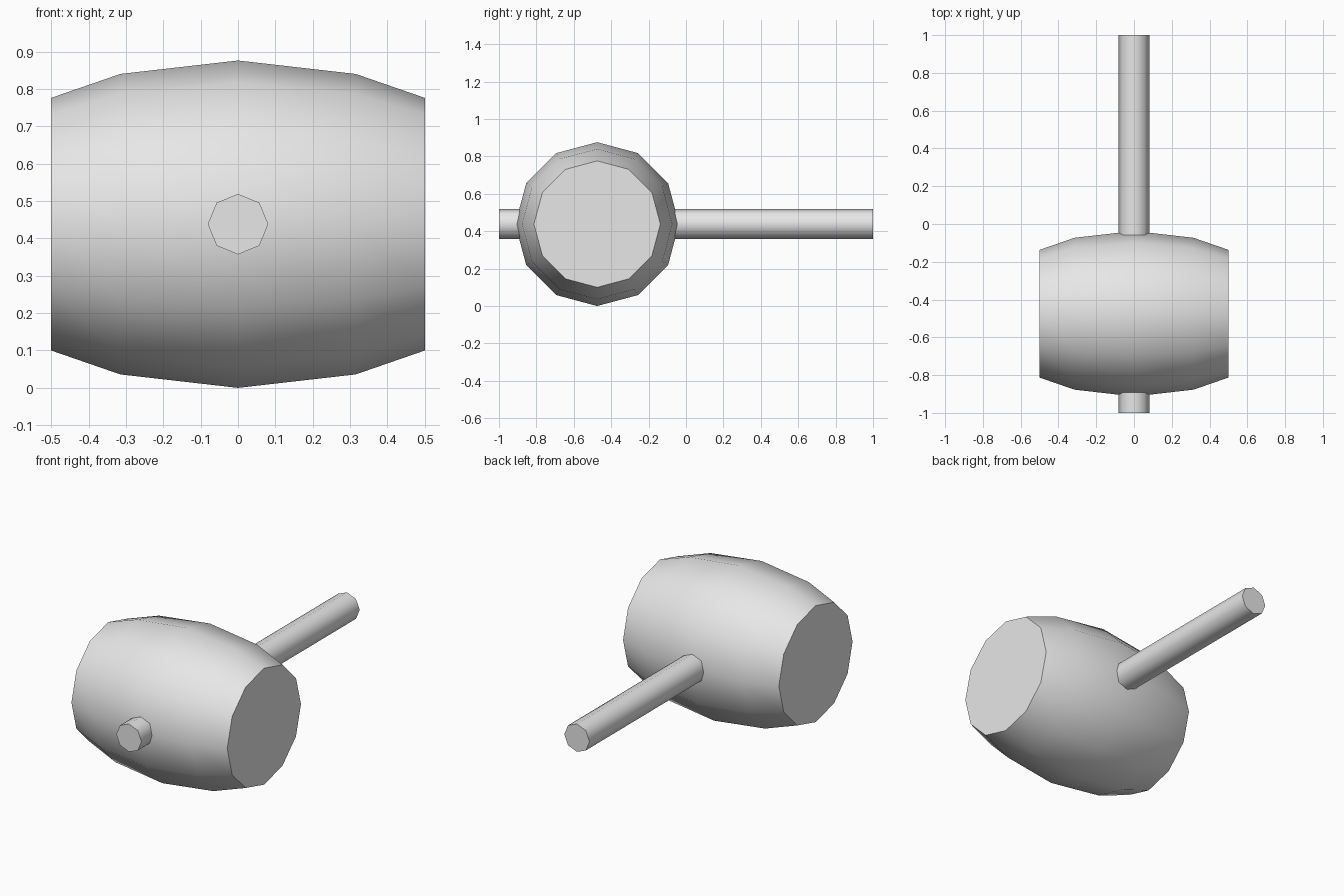
import bpy, bmesh, math
from mathutils import Vector

if "Cube" in bpy.data.objects:
    bpy.data.objects.remove(bpy.data.objects["Cube"])

grey = bpy.data.materials.new("plain grey")
grey.diffuse_color = (0.8, 0.8, 0.8, 1)
grey.use_nodes = True
grey.node_tree.nodes["Principled BSDF"].inputs["Base Color"].default_value = grey.diffuse_color


def lathe(name, profile, sides, centre, axis, u, v):
    """Closed solid of revolution; profile is (distance along axis, radius)."""
    centre, axis, u, v = map(Vector, (centre, axis, u, v))
    bm = bmesh.new()
    rings = []
    for d, r in profile:
        ring = []
        for i in range(sides):
            a = 2 * math.pi * i / sides
            ring.append(bm.verts.new(centre + axis * d + (u * math.cos(a) + v * math.sin(a)) * r))
        rings.append(ring)
    for a, b in zip(rings, rings[1:]):
        for i in range(sides):
            j = (i + 1) % sides
            bm.faces.new((a[i], a[j], b[j], b[i]))
    bm.faces.new(rings[0][::-1])
    bm.faces.new(rings[-1])
    bmesh.ops.recalc_face_normals(bm, faces=bm.faces)
    mesh = bpy.data.meshes.new(name)
    bm.to_mesh(mesh)
    bm.free()
    mesh.materials.append(grey)
    obj = bpy.data.objects.new(name, mesh)
    bpy.context.collection.objects.link(obj)
    # smooth sides, crisp end caps
    bpy.ops.object.select_all(action='DESELECT')
    obj.select_set(True)
    bpy.context.view_layer.objects.active = obj
    bpy.ops.object.shade_smooth_by_angle(angle=math.radians(50))
    return obj


X, Y, Z = (1, 0, 0), (0, 1, 0), (0, 0, 1)
AXIS_Z = 0.438

# barrel-shaped mallet head, lying along x
half = [(0.5, 0.338), (0.315, 0.402)]
barrel = [(-d, r) for d, r in half] + [(0, 0.438)] + half[::-1]
lathe("mallet_head", barrel, 12, (0, -0.475, AXIS_Z), X, Y, Z)

# octagonal handle passing right through the head
lathe("handle", [(-1, 0.081), (1, 0.081)], 8, (0, 0, AXIS_Z), Y, Z, X)
